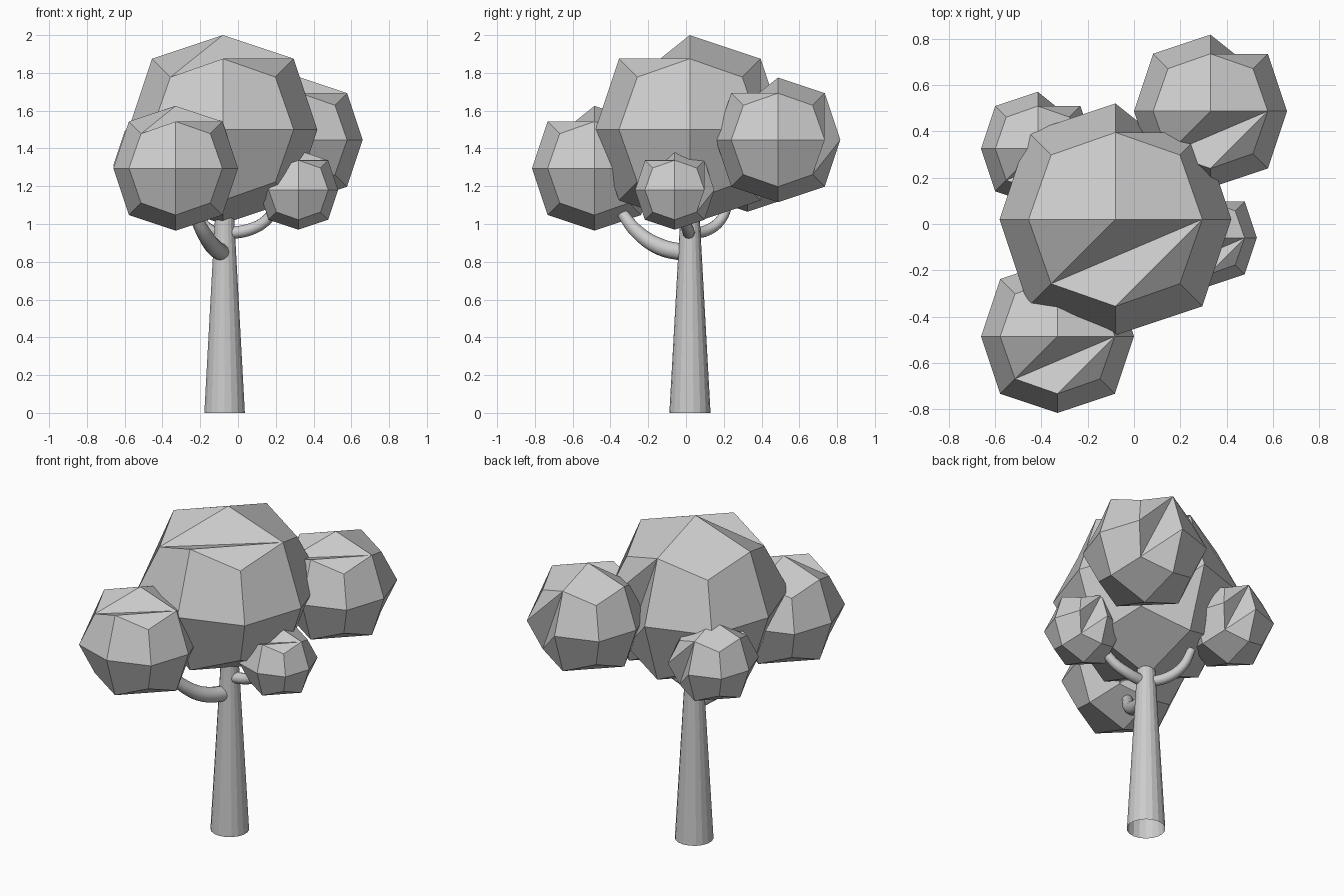
import bpy, bmesh
from mathutils import Vector

if "Cube" in bpy.data.objects:
    bpy.data.objects.remove(bpy.data.objects["Cube"])


def add_mesh(name, bm):
    me = bpy.data.meshes.new(name)
    bm.to_mesh(me)
    bm.free()
    ob = bpy.data.objects.new(name, me)
    bpy.context.collection.objects.link(ob)
    return ob


# Refold the facets beside one spoke of a side: the spoke is replaced by chords
def refold(bm, hub, cut, anchor):
    h, c, a = Vector(hub), Vector(cut), Vector(anchor)
    at = lambda p: min(bm.verts, key=lambda v: (v.co - p).length)
    vh, vcut, vanc, vcor = at(h), at(h + c), at(h + a), at(h + c - a)
    bmesh.ops.dissolve_edges(bm, edges=[bm.edges.get((vh, vcut))], use_verts=False)
    for p, q in ((vh, vcor), (vcor, vanc), (vanc, vcut)):
        face = next(f for f in p.link_faces if q in f.verts[:])
        bmesh.utils.face_split(face, p, q)


# Leaf clump: a once-subdivided cube rounded like a subdivision surface
def foliage(name, centre, r):
    bm = bmesh.new()
    bmesh.ops.create_cube(bm, size=2)
    bmesh.ops.subdivide_edges(bm, edges=bm.edges[:], cuts=1, use_grid_fill=True)
    refold(bm, (0, 0, 1), (0, -1, 0), (1, 0, 0))
    refold(bm, (0, 1, 0), (1, 0, 0), (0, 0, 1))
    factor = {1: 1.0, 2: 0.75, 3: 5 / 9}
    for v in bm.verts:
        n = sum(abs(c) > 0.5 for c in v.co)
        v.co = v.co * factor[n] * r + Vector(centre)
    add_mesh(name, bm)


# Branch: a round tube along a smooth path; each point is x, y, z, radius
def branch(name, points):
    cu = bpy.data.curves.new(name, 'CURVE')
    cu.dimensions = '3D'
    cu.bevel_depth = 1.0
    cu.bevel_resolution = 4
    cu.resolution_u = 5
    sp = cu.splines.new('BEZIER')
    sp.bezier_points.add(len(points) - 1)
    for bp, (x, y, z, r) in zip(sp.bezier_points, points):
        bp.co = (x, y, z)
        bp.radius = r
        bp.handle_left_type = bp.handle_right_type = 'AUTO'
    ob = bpy.data.objects.new(name, cu)
    bpy.context.collection.objects.link(ob)


# Crown
foliage("crown_main", (-0.08, 0.02, 1.5), 0.5)
foliage("crown_front_left", (-0.33, -0.485, 1.295), 0.33)
foliage("crown_back_right", (0.33, 0.487, 1.445), 0.33)
foliage("crown_back_left", (-0.415, 0.325, 1.31), 0.245)
foliage("crown_right", (0.32, -0.06, 1.18), 0.21)

# Trunk: tapered, open at the base
bm = bmesh.new()
bmesh.ops.create_cone(bm, cap_ends=False, segments=18, radius1=0.109, radius2=0.05, depth=1.06)
bmesh.ops.translate(bm, verts=bm.verts[:], vec=(-0.071, 0.021, 0.53))
add_mesh("trunk", bm)

# Branches
branch("branch_front_left", [(-0.08, 0.01, 0.845, 0.045), (-0.13, -0.14, 0.88, 0.045),
                             (-0.185, -0.26, 0.96, 0.038), (-0.235, -0.34, 1.06, 0.03)])
branch("branch_right", [(-0.06, 0.015, 0.95, 0.033), (0.06, 0.01, 0.97, 0.032),
                        (0.15, -0.01, 1.02, 0.029), (0.22, -0.03, 1.12, 0.025)])
branch("branch_back_left", [(-0.08, 0.03, 0.95, 0.03), (-0.15, 0.12, 0.97, 0.03),
                            (-0.2, 0.19, 1.03, 0.027), (-0.23, 0.23, 1.13, 0.024)])
